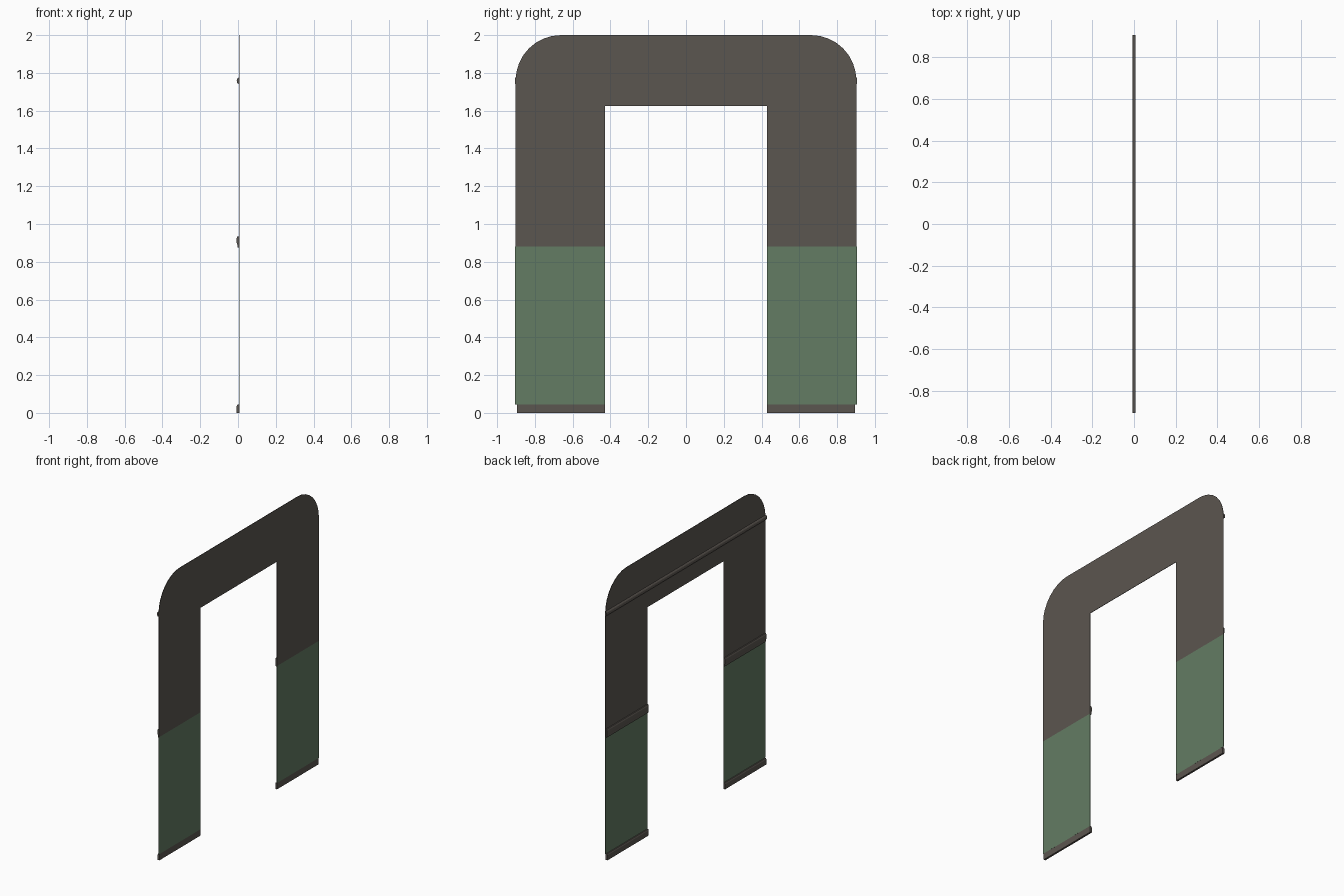
import bpy, bmesh, math

if "Cube" in bpy.data.objects:
    bpy.data.objects.remove(bpy.data.objects["Cube"])


def material(name, rgb):
    m = bpy.data.materials.new(name)
    m.diffuse_color = (*rgb, 1)
    m.use_nodes = True
    m.node_tree.nodes["Principled BSDF"].inputs["Base Color"].default_value = m.diffuse_color
    return m


BROWN = material("dark taupe", (0.105, 0.092, 0.080))
GREEN = material("sage green", (0.125, 0.200, 0.125))


def prism(name, pts, to3d, offset, mat):
    """Extrude a flat outline along an offset vector."""
    bm = bmesh.new()
    face = bm.faces.new([bm.verts.new(to3d(a, b)) for a, b in pts])
    res = bmesh.ops.extrude_face_region(bm, geom=[face])
    verts = [v for v in res["geom"] if isinstance(v, bmesh.types.BMVert)]
    bmesh.ops.translate(bm, vec=offset, verts=verts)
    bmesh.ops.recalc_face_normals(bm, faces=bm.faces)
    me = bpy.data.meshes.new(name)
    bm.to_mesh(me)
    bm.free()
    me.materials.append(mat)
    ob = bpy.data.objects.new(name, me)
    bpy.context.collection.objects.link(ob)
    return ob


X0, X1 = 0.004, 0.007          # thin wall sheet, flush with the +x side
HALF, DOOR, LINTEL = 0.902, 0.43, 1.625
BASE, DADO, TOP, R = 0.045, 0.88, 2.0, 0.24


def sheet(name, pts, mat):
    return prism(name, pts, lambda y, z: (X0, y, z), (X1 - X0, 0, 0), mat)


def moulding(name, profile, y0, y1):
    return prism(name, profile, lambda x, z: (x, y0, z), (0, y1 - y0, 0), BROWN)


# Upper wall: arch outline with rounded top corners
right = [(DOOR, LINTEL), (DOOR, DADO), (HALF, DADO)]
for i in range(9):
    a = math.radians(90 * i / 8)
    right.append((HALF - R + R * math.cos(a), TOP - R + R * math.sin(a)))
sheet("upper_wall", right + [(-y, z) for y, z in reversed(right)], BROWN)

# Moulding cross-sections, standing out toward -x
skirting = [(0.0068, 0), (-0.007, 0), (-0.007, 0.036), (-0.003, BASE), (0.0068, BASE)]
dado = [(0.0068, 0.875), (-0.003, 0.875), (-0.004, 0.892), (-0.007, 0.902),
        (-0.007, 0.925), (-0.003, 0.935), (0.0068, 0.935)]
picture = [(0.0055 + 0.0125 * -abs(math.sin(math.radians(t))), 1.758 - 0.017 * math.cos(math.radians(t)))
           for t in range(0, 181, 30)]
picture = [(0.0068, 1.741)] + picture + [(0.0068, 1.775)]

# Side panels, skirtings and dado rails, one set per leg
for side, s in (("left", -1), ("right", 1)):
    sheet(side + "_lower_panel",
          [(s * DOOR, BASE), (s * 0.904, BASE), (s * 0.904, DADO), (s * DOOR, DADO)], GREEN)
    moulding(side + "_skirting", skirting, s * DOOR, s * 0.896)
    moulding(side + "_dado_rail", dado, s * DOOR, s * 0.898)

# Picture rail across the whole wall
moulding("picture_rail", picture, -0.905, 0.905)
